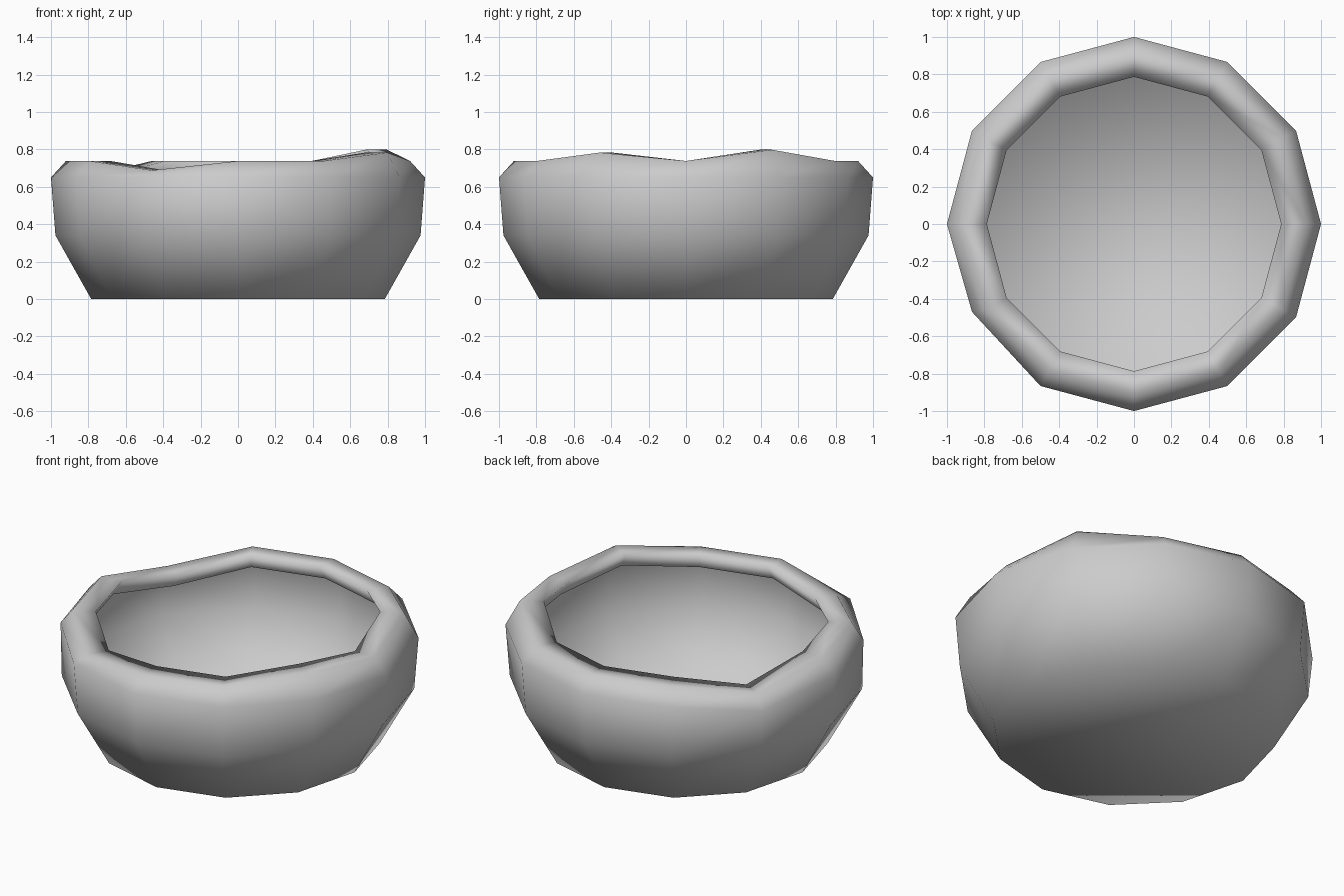
import bpy, bmesh, math

if "Cube" in bpy.data.objects:
    bpy.data.objects.remove(bpy.data.objects["Cube"])

SIDES = 12
# rim height offsets by side number (30 degree steps from +x)
RIM = {1: 0.06, 11: 0.045, 5: -0.08, 8: -0.05}
# profile: radius, height, how much the rim offset applies
PROFILE = [(0.785, 0.0, 0), (0.976, 0.34, 0), (1.0, 0.65, 0), (0.92, 0.738, 1),
           (0.787, 0.738, 1), (0.84, 0.65, 1)]

# bowl: thin shell with a rolled rim that turns back under itself
bm = bmesh.new()
rings = []
for r, z, k in PROFILE:
    ring = []
    for i in range(SIDES):
        a = 2 * math.pi * i / SIDES
        ring.append(bm.verts.new((r * math.cos(a), r * math.sin(a), z + k * RIM.get(i, 0))))
    rings.append(ring)
# hand-made dents in the shoulder
rings[2][5].co.z -= 0.065
rings[2][7].co.y += 0.03
for lo, hi in zip(rings, rings[1:]):
    for i in range(SIDES):
        j = (i + 1) % SIDES
        bm.faces.new((lo[i], lo[j], hi[j], hi[i]))
bm.faces.new(rings[0][::-1])   # foot
for f in bm.faces:
    f.smooth = True
mesh = bpy.data.meshes.new("bowl")
bm.to_mesh(mesh)
bm.free()
bpy.context.collection.objects.link(bpy.data.objects.new("bowl", mesh))
